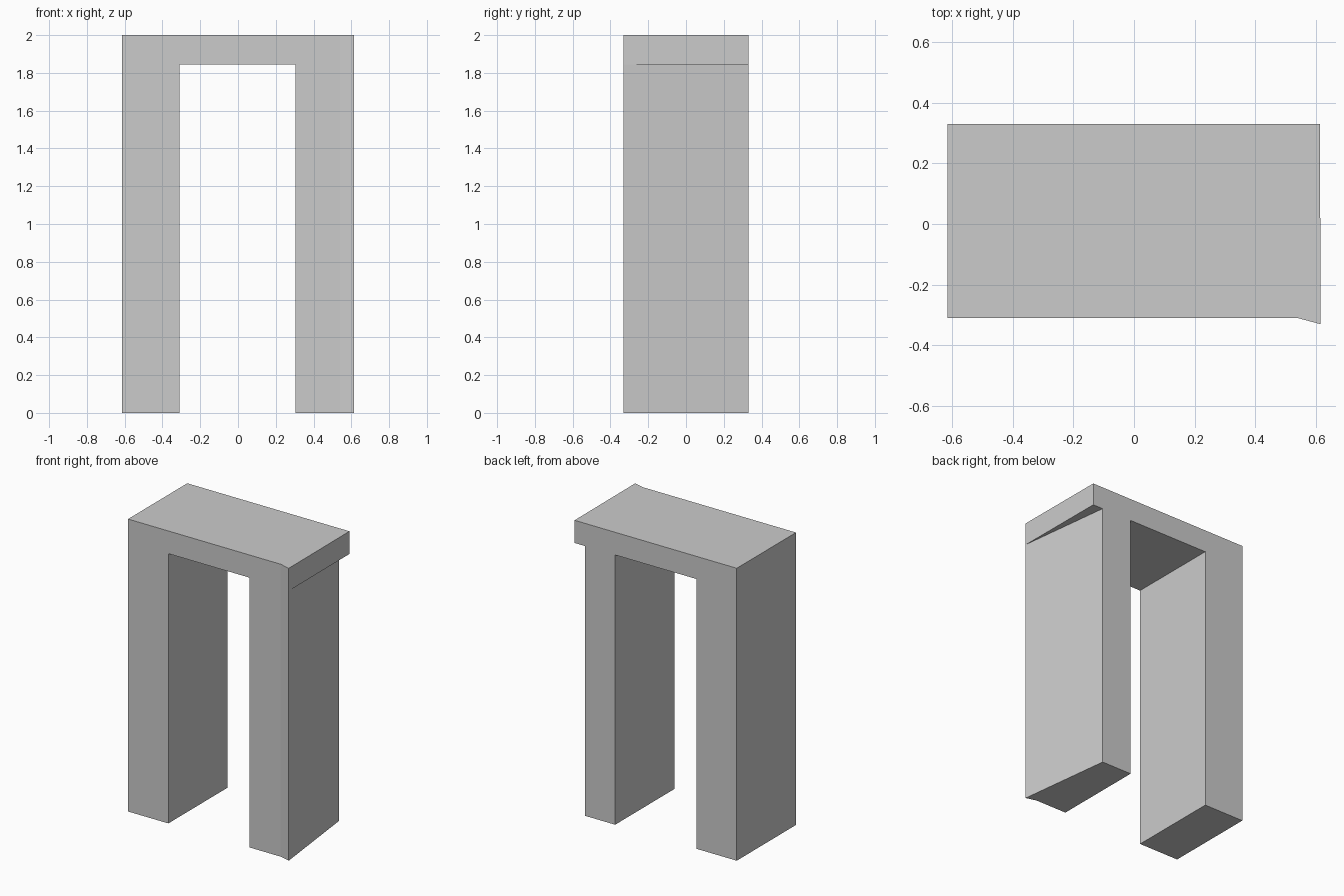
import bpy
import bmesh

cube = bpy.data.objects.get("Cube")
if cube:
    bpy.data.objects.remove(cube, do_unlink=True)

HEIGHT, BEAM_BOTTOM = 2.0, 1.845
FRONT, BACK = -0.31, 0.33

# Plain stone colour
stone = bpy.data.materials.new("plain_grey")
stone.use_nodes = True
grey = (0.6, 0.6, 0.6, 1)
stone.diffuse_color = grey
stone.node_tree.nodes["Principled BSDF"].inputs["Base Color"].default_value = grey

# Plan at the underside of the beam; the right leg flares at its front corner
plan = {
    "left_front": (-0.615, FRONT), "left_inner_front": (-0.31, FRONT),
    "right_inner_front": (0.305, FRONT), "right_bend": (0.54, FRONT),
    "right_corner": (0.615, -0.33), "beam_corner": (0.612, BACK),
    "right_back": (0.535, BACK), "right_inner_back": (0.305, BACK),
    "left_inner_back": (-0.31, BACK), "left_back": (-0.615, BACK),
}
cells = {
    "left_leg": ("left_front", "left_inner_front", "left_inner_back", "left_back"),
    "span": ("left_inner_front", "right_inner_front", "right_inner_back", "left_inner_back"),
    "right_leg": ("right_inner_front", "right_bend", "right_corner", "right_back", "right_inner_back"),
    "ledge": ("right_corner", "beam_corner", "right_back"),
}

bm = bmesh.new()
verts = {name: bm.verts.new((x, y, BEAM_BOTTOM)) for name, (x, y) in plan.items()}
faces = {name: bm.faces.new([verts[c] for c in corners]) for name, corners in cells.items()}

# Beam: raise the whole plan, keeping its underside
raised = bmesh.ops.extrude_face_region(bm, geom=list(faces.values()))["geom"]
for item in raised:
    if isinstance(item, bmesh.types.BMVert):
        item.co.z = HEIGHT

# Legs: pull the two leg cells of the underside down to the ground
leg_faces = []
for name in ("left_leg", "right_leg"):
    corners = {verts[c] for c in cells[name]}
    leg_faces.append(next(f for f in bm.faces if set(f.verts) == corners))
for face in bmesh.ops.extrude_discrete_faces(bm, faces=leg_faces)["faces"]:
    for v in face.verts:
        v.co.z = 0

# Merge flat neighbours into clean single faces
bmesh.ops.remove_doubles(bm, verts=bm.verts[:], dist=0.0001)
bmesh.ops.recalc_face_normals(bm, faces=bm.faces[:])
bmesh.ops.dissolve_limit(bm, angle_limit=0.002, verts=bm.verts[:], edges=bm.edges[:])
bmesh.ops.recalc_face_normals(bm, faces=bm.faces[:])

mesh = bpy.data.meshes.new("archway")
bm.to_mesh(mesh)
bm.free()
mesh.materials.append(stone)
archway = bpy.data.objects.new("archway", mesh)
bpy.context.collection.objects.link(archway)
